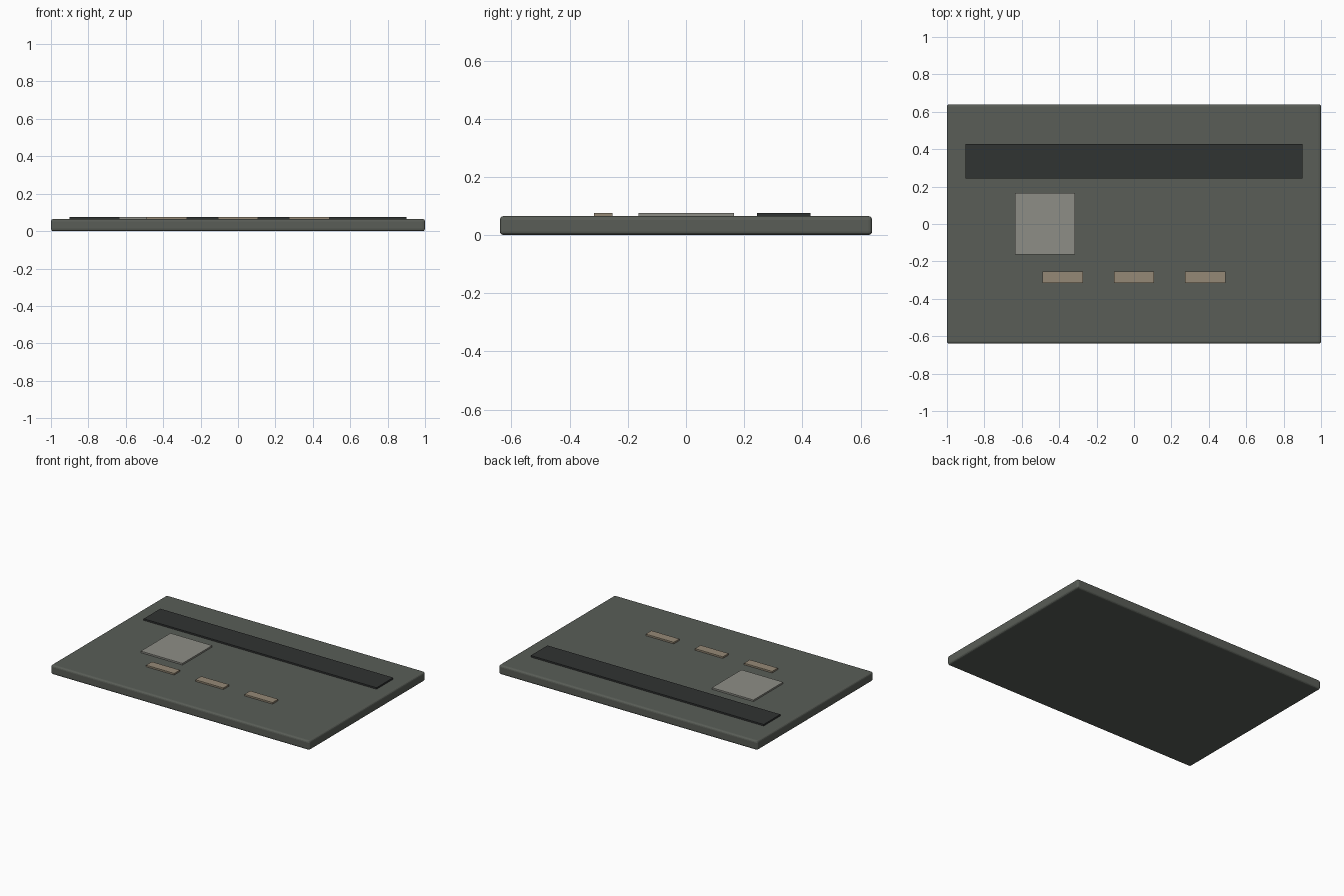
import bpy

if "Cube" in bpy.data.objects:
    bpy.data.objects.remove(bpy.data.objects["Cube"])

def material(name, rgb):
    m = bpy.data.materials.new(name)
    m.diffuse_color = (*rgb, 1)
    m.use_nodes = True
    m.node_tree.nodes["Principled BSDF"].inputs["Base Color"].default_value = m.diffuse_color
    return m

def box(name, x, y, z, mat, bevel=0):
    """Box from (min, max) ranges on each axis, with optional rounded edges."""
    ranges = (x, y, z)
    bpy.ops.mesh.primitive_cube_add(size=1, location=[(a + b) / 2 for a, b in ranges])
    ob = bpy.context.object
    ob.name = name
    ob.scale = [b - a for a, b in ranges]
    bpy.ops.object.transform_apply(location=False, rotation=False, scale=True)
    ob.data.materials.append(mat)
    if bevel:
        mod = ob.modifiers.new("rounded_edges", 'BEVEL')
        mod.width = bevel
        mod.segments = 3
    return ob

body_mat = material("card_grey_green", (0.10, 0.11, 0.095))
stripe_mat = material("stripe_dark", (0.03, 0.033, 0.032))
photo_mat = material("photo_grey", (0.27, 0.27, 0.24))
bar_mat = material("bar_tan", (0.30, 0.25, 0.18))

# Card body
box("card_body", (-1, 1), (-0.64, 0.64), (0, 0.065), body_mat, 0.013)

# Raised plates on the face
PLATE_Z = (0.063, 0.076)
box("dark_stripe", (-0.9, 0.9), (0.244, 0.428), PLATE_Z, stripe_mat)
box("photo_panel", (-0.637, -0.315), (-0.163, 0.165), PLATE_Z, photo_mat)

# Row of three small bars
for i, cx in enumerate((-0.38, 0, 0.38)):
    box(f"data_bar_{i + 1}", (cx - 0.108, cx + 0.108), (-0.316, -0.253), PLATE_Z, bar_mat)
